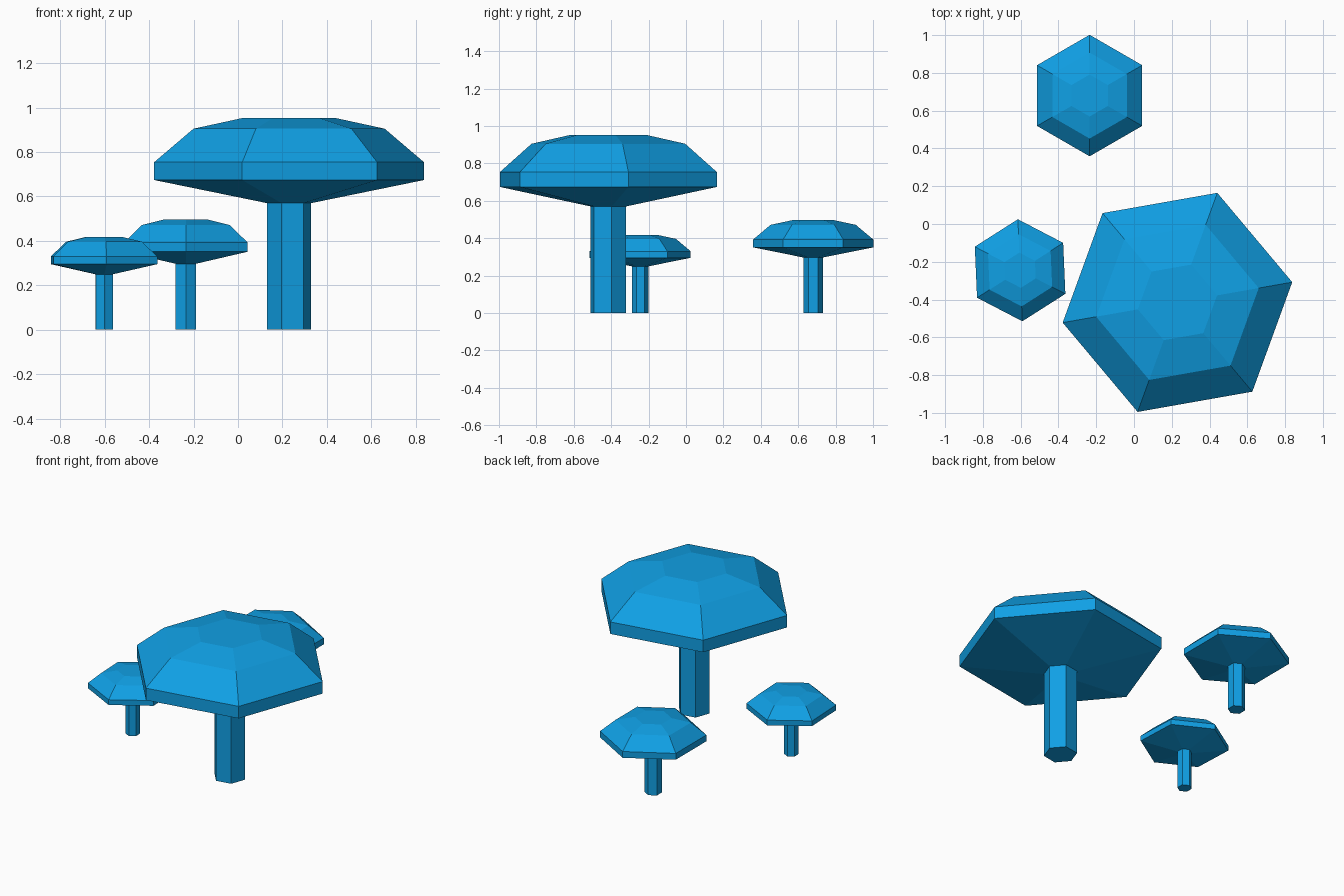
import bpy, bmesh, math

if "Cube" in bpy.data.objects:
    bpy.data.objects.remove(bpy.data.objects["Cube"])

blue = bpy.data.materials.new("blue")
blue.diffuse_color = (0.005, 0.35, 0.78, 1)
blue.use_nodes = True
blue.node_tree.nodes["Principled BSDF"].inputs["Base Color"].default_value = blue.diffuse_color

# (radius, height) rings of the full-size mushroom
STEM = [(0.101, 0.0), (0.101, 0.57)]
CAP = [(0.101, 0.57), (0.617, 0.674), (0.617, 0.754), (0.437, 0.905), (0.213, 0.953)]


def hex_lathe(name, rings, x, y, scale, turn):
    """Stack six-sided rings into a closed, flat-faced solid."""
    bm = bmesh.new()
    loops = []
    for r, z in rings:
        loops.append([bm.verts.new((r * math.cos(a), r * math.sin(a), z))
                      for a in (math.radians(turn + 60 * i) for i in range(6))])
    for lo, hi in zip(loops, loops[1:]):
        for i in range(6):
            j = (i + 1) % 6
            bm.faces.new((lo[i], lo[j], hi[j], hi[i]))
    bm.faces.new(loops[0][::-1])
    bm.faces.new(loops[-1])
    bmesh.ops.scale(bm, vec=(scale,) * 3, verts=bm.verts)
    mesh = bpy.data.meshes.new(name)
    bm.to_mesh(mesh)
    bm.free()
    mesh.materials.append(blue)
    ob = bpy.data.objects.new(name, mesh)
    ob.location = (x, y, 0)
    bpy.context.collection.objects.link(ob)


# Three mushrooms: name, x, y, scale, turn in degrees
for name, x, y, s, turn in [("large", 0.23, -0.415, 1.0, 10),
                            ("medium", -0.235, 0.68, 0.521, 30),
                            ("small", -0.603, -0.245, 0.438, 32.5)]:
    hex_lathe(name + "_stem", STEM, x, y, s, turn)
    hex_lathe(name + "_cap", CAP, x, y, s, turn)
